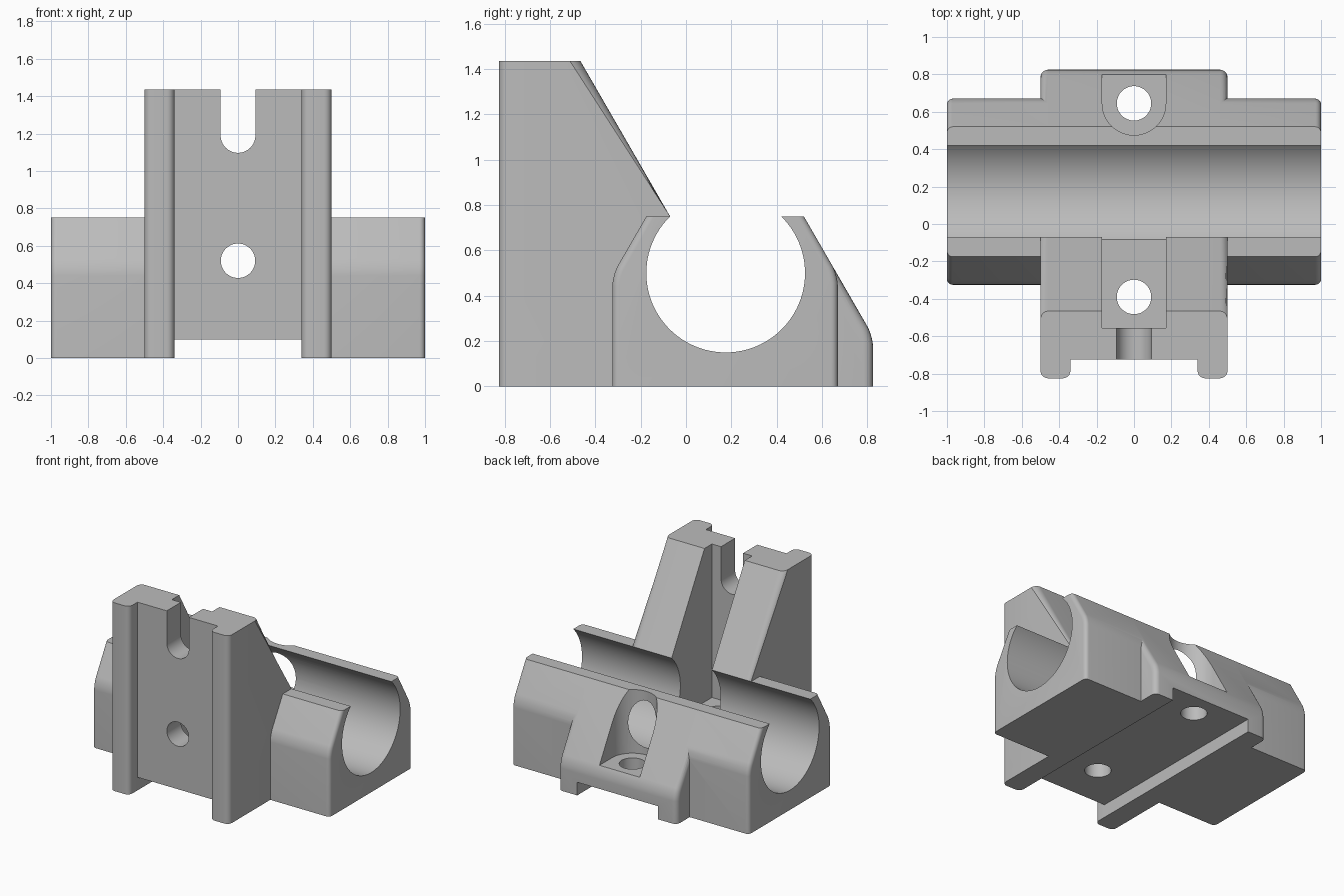
import bpy
import bmesh
from math import sin, cos, pi, tan, radians
from mathutils import Vector

old = bpy.data.objects.get("Cube")
if old:
    bpy.data.objects.remove(old, do_unlink=True)

grey = bpy.data.materials.new("plain grey")
grey.use_nodes = True
colour = (0.5, 0.5, 0.5, 1)
grey.diffuse_color = colour
grey.node_tree.nodes["Principled BSDF"].inputs["Base Color"].default_value = colour

SLOPE = tan(radians(60))
TOP, HEIGHT = 0.75, 1.435
BORE_Y, BORE_Z, BORE_R = 0.175, 0.5, 0.35
FLOOR = 0.265      # floor of both screw pockets
GROOVE = 0.34      # half width of the grooves


def arc(cx, cy, r, start, end, steps=24):
    angles = [radians(start + (end - start) * i / steps) for i in range(steps + 1)]
    return [(cx + r * cos(a), cy + r * sin(a)) for a in angles]


def circle(cx, cy, r, steps=64):
    return arc(cx, cy, r, 0, 360, steps)[:-1]


def rect(x0, y0, x1, y1):
    return [(x0, y0), (x1, y0), (x1, y1), (x0, y1)]


def prism(name, points, axis, low, high, bends=(), rim=0):
    """Extrude a 2D outline along an axis; soften listed bends and the end rims."""
    place = {"X": lambda u, v, w: (w, u, v),
             "Y": lambda u, v, w: (u, w, v),
             "Z": lambda u, v, w: (u, v, w)}[axis]
    bm = bmesh.new()
    ends = [[bm.verts.new(place(u, v, w)) for u, v in points] for w in (low, high)]
    bm.faces.new(ends[0])
    bm.faces.new(ends[1])
    n = len(points)
    for i in range(n):
        j = (i + 1) % n
        bm.faces.new((ends[0][i], ends[0][j], ends[1][j], ends[1][i]))
    bmesh.ops.recalc_face_normals(bm, faces=bm.faces)
    if bends:
        edges = [bm.edges.get((ends[0][i], ends[1][i])) for i in bends]
        bmesh.ops.bevel(bm, geom=edges, offset=0.05, segments=5, profile=0.5,
                        affect='EDGES')
    if rim:
        # end edges, except the level ones along the top and bottom
        edges = []
        for e in bm.edges:
            a, b = (v.co for v in e.verts)
            if abs(a.x - b.x) < 1e-5 and abs(a.z - b.z) > 1e-4:
                edges.append(e)
        bmesh.ops.bevel(bm, geom=edges, offset=rim, segments=5, profile=0.5,
                        affect='EDGES')
    bmesh.ops.recalc_face_normals(bm, faces=bm.faces)
    mesh = bpy.data.meshes.new(name)
    bm.to_mesh(mesh)
    bm.free()
    mesh.materials.append(grey)
    obj = bpy.data.objects.new(name, mesh)
    bpy.context.collection.objects.link(obj)
    return obj


def combine(target, tool, operation):
    bpy.context.view_layer.objects.active = target
    mod = target.modifiers.new(tool.name, 'BOOLEAN')
    mod.operation = operation
    mod.solver = 'EXACT'
    mod.object = tool
    bpy.ops.object.modifier_apply(modifier=mod.name)
    bpy.data.objects.remove(tool, do_unlink=True)


# long cradle body
shoulder = TOP - 0.15 * SLOPE
bracket = prism("bracket", [(-0.325, 0), (0.67, 0), (0.67, shoulder), (0.52, TOP),
                            (-0.175, TOP), (-0.325, shoulder)],
                "X", -1, 1, bends=(2, 5), rim=0.03)

# central block with the tall sloping tower
tower = prism("tower", [(-0.825, 0), (0.825, 0), (0.825, TOP - 0.305 * SLOPE),
                        (0.52, TOP), (-0.07, TOP),
                        (-0.07 - (HEIGHT - TOP) / SLOPE, HEIGHT), (-0.825, HEIGHT)],
              "X", -0.5, 0.5, bends=(2,), rim=0.04)
combine(bracket, tower, 'UNION')

# front groove between two rounded ridges
r = 0.04
edge = -0.825
front_groove = ([(-GROOVE - r, edge - 0.1), (GROOVE + r, edge - 0.1)]
                + arc(GROOVE + r, edge + r, r, 270, 180, 6)
                + [(GROOVE, -0.725), (-GROOVE, -0.725)]
                + arc(-GROOVE - r, edge + r, r, 0, -90, 6))

# screw slot, and the pocket rounded on its bore side
slot = arc(0, 1.19, 0.093, 180, 360) + [(0.093, 1.6), (-0.093, 1.6)]
back_pocket = arc(0, 0.645, 0.17, 180, 360) + [(0.17, 1), (-0.17, 1)]

cutters = [
    ("bore", circle(BORE_Y, BORE_Z, BORE_R, 96), "X", -1.2, 1.2),
    ("front_groove", front_groove, "Z", -0.2, 1.6),
    ("bottom_groove", rect(-GROOVE, -0.2, GROOVE, 0.1), "Y", -1, 1),
    ("front_pocket", rect(-0.17, -0.555, 0.17, 0.1), "Z", FLOOR, 1.6),
    ("back_pocket", back_pocket, "Z", FLOOR, 1),
    ("slot", slot, "Y", -1, -0.5),
    ("front_hole", circle(0, 0.52, 0.092), "Y", -1, -0.5),
    ("lower_hole_front", circle(0, -0.39, 0.092), "Z", -0.1, 0.35),
    ("lower_hole_back", circle(0, 0.645, 0.092), "Z", -0.1, 0.35),
]
for name, outline, axis, low, high in cutters:
    combine(bracket, prism(name, outline, axis, low, high), 'DIFFERENCE')

# soft curves, sharp edges
bpy.ops.object.select_all(action='DESELECT')
bracket.select_set(True)
bpy.context.view_layer.objects.active = bracket
bpy.ops.object.shade_smooth_by_angle(angle=radians(28))
